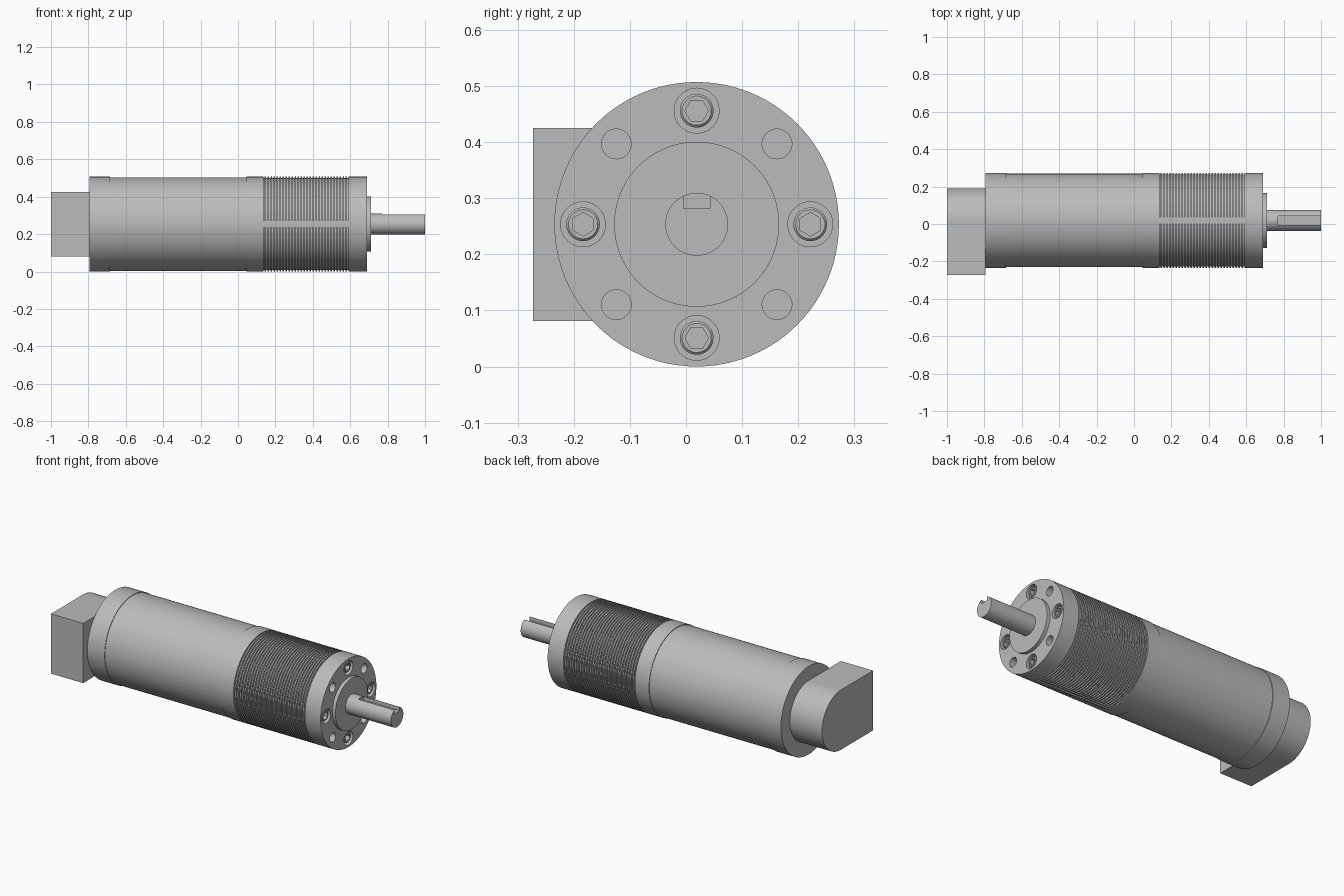
import bpy, bmesh, math
from mathutils import Matrix, Vector

cube = bpy.data.objects.get("Cube")
if cube:
    bpy.data.objects.remove(cube, do_unlink=True)

AXIS_Y, AXIS_Z, R = 0.019, 0.2535, 0.2535
BOLT_R = 0.2025

metal = bpy.data.materials.new("grey_metal")
metal.use_nodes = True
grey = (0.5, 0.5, 0.5, 1)
metal.diffuse_color = grey
metal.node_tree.nodes["Principled BSDF"].inputs["Base Color"].default_value = grey


def finish(name, bm):
    """Turn a bmesh into a grey object with sharp-edged smooth shading."""
    bmesh.ops.recalc_face_normals(bm, faces=bm.faces)
    mesh = bpy.data.meshes.new(name)
    bm.to_mesh(mesh)
    bm.free()
    mesh.materials.append(metal)
    ob = bpy.data.objects.new(name, mesh)
    bpy.context.collection.objects.link(ob)
    shade(ob)
    return ob


def shade(ob):
    bpy.ops.object.select_all(action='DESELECT')
    ob.select_set(True)
    bpy.context.view_layer.objects.active = ob
    bpy.ops.object.shade_smooth_by_angle(angle=math.radians(30))


def lathe(name, profile, y=0, z=0, sides=96, turn=0):
    """Revolve (x, radius) points about a line along x, with flat end caps."""
    bm = bmesh.new()
    rings = []
    for x, r in profile:
        angles = [turn + math.tau * i / sides for i in range(sides)]
        rings.append([bm.verts.new((x, AXIS_Y + y + r * math.cos(a),
                                    AXIS_Z + z + r * math.sin(a))) for a in angles])
    for a, b in zip(rings, rings[1:]):
        for i in range(sides):
            j = (i + 1) % sides
            bm.faces.new((a[i], a[j], b[j], b[i]))
    bm.faces.new(rings[0])
    bm.faces.new(rings[-1])
    return finish(name, bm)


def cut(ob, cutters):
    """Subtract each cutter from an object, then remove the cutter."""
    bpy.context.view_layer.objects.active = ob
    for c in cutters:
        c.hide_render = True
        mod = ob.modifiers.new("cut", 'BOOLEAN')
        mod.operation, mod.solver, mod.object = 'DIFFERENCE', 'EXACT', c
        bpy.ops.object.modifier_apply(modifier=mod.name)
        bpy.data.objects.remove(c, do_unlink=True)
    shade(ob)


# Rear terminal box: square towards the front, half round at the back
bm = bmesh.new()
half = 0.172
outline = [(-0.2725, -half), (-0.2725, half)]
for i in range(49):
    a = math.pi / 2 - math.pi * i / 48
    outline.append((AXIS_Y + half * math.cos(a), half * math.sin(a)))
face = bm.faces.new([bm.verts.new((-1, y, AXIS_Z + z)) for y, z in outline])
side = bmesh.ops.extrude_face_region(bm, geom=[face])["geom"]
bmesh.ops.translate(bm, vec=(0.205, 0, 0),
                    verts=[v for v in side if isinstance(v, bmesh.types.BMVert)])
finish("terminal_box", bm)

# Motor housing with its end rings
lathe("rear_cap", [(-0.795, R), (-0.685, R)])
lathe("motor_body", [(-0.685, 0.25), (0.045, 0.25)])
lathe("gearbox_ring", [(0.045, R), (0.135, R)])

# Finely grooved gearbox casing
start, end, count = 0.135, 0.598, 29
pitch = (end - start) / count
ribs = []
for i in range(count):
    x = start + i * pitch
    ribs += [(x, R - 0.008), (x + pitch * 0.5, R - 0.008),
             (x + pitch * 0.5, R), (x + pitch, R)]
lathe("ribbed_casing", ribs)

# Front flange with counterbores and plain threaded holes
flange = lathe("front_flange", [(end, R), (0.69, R)])
holes = []
for i in range(8):
    a = i * math.pi / 4
    r, depth = (0.04, 0.05) if i % 2 == 0 else (0.0265, 0.07)
    holes.append(lathe("hole_cutter", [(0.69 - depth, r), (0.72, r)],
                       BOLT_R * math.cos(a), BOLT_R * math.sin(a), 40))
cut(flange, holes)

# Socket head screws sitting in the counterbores
for i in range(4):
    a = i * math.pi / 2
    y, z = BOLT_R * math.cos(a), BOLT_R * math.sin(a)
    screw = lathe("flange_screw_%d" % (i + 1),
                  [(0.64, 0.03), (0.68, 0.03), (0.684, 0.026)], y, z, 40)
    socket = lathe("socket_cutter", [(0.66, 0.021), (0.7, 0.021)],
                   y, z, 6, a + math.pi / 2)
    cut(screw, [socket])

# Pilot boss and output shaft with an open keyway on top
lathe("pilot_boss", [(0.69, 0.147), (0.71, 0.147)])
shaft = lathe("output_shaft", [(0.71, 0.056), (1, 0.056)], sides=64)
bm = bmesh.new()
bmesh.ops.create_cube(bm, size=1, matrix=Matrix.Translation(
    Vector((0.895, AXIS_Y, AXIS_Z + 0.058))) @ Matrix.Diagonal((0.25, 0.047, 0.06, 1)))
cut(shaft, [finish("keyway_cutter", bm)])
